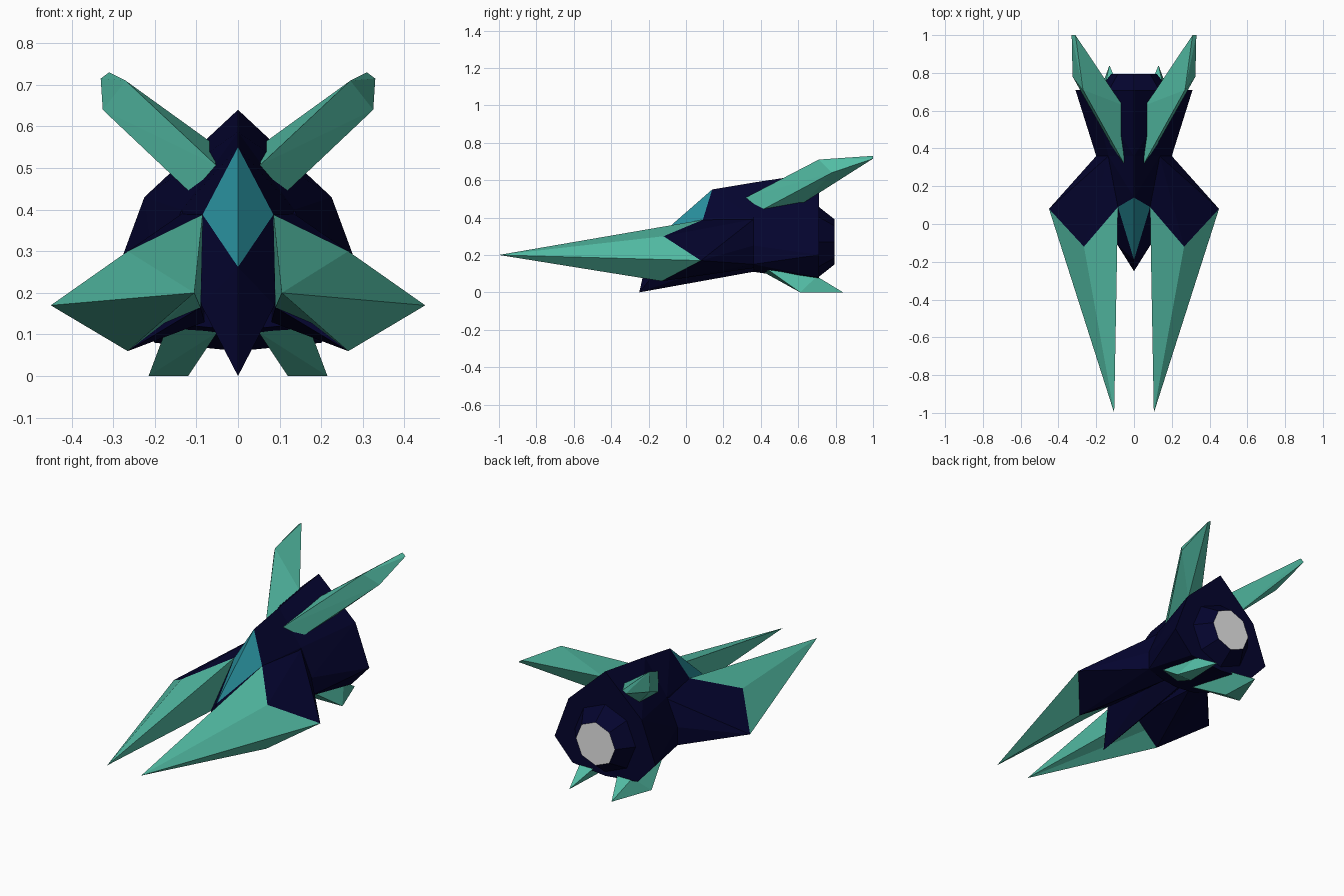
import bpy, bmesh, math

if "Cube" in bpy.data.objects:
    bpy.data.objects.remove(bpy.data.objects["Cube"])


def material(name, rgb):
    m = bpy.data.materials.new(name)
    m.diffuse_color = (*rgb, 1)
    m.use_nodes = True
    m.node_tree.nodes["Principled BSDF"].inputs["Base Color"].default_value = m.diffuse_color
    return m


navy = material("dark_navy", (0.0012, 0.0012, 0.027))
green = material("sea_green", (0.085, 0.50, 0.37))
teal = material("canopy_teal", (0.022, 0.28, 0.34))
grey = material("exhaust_grey", (0.80, 0.80, 0.80))


def finish(name, bm, mats, mirror=False, rule=None):
    bmesh.ops.recalc_face_normals(bm, faces=bm.faces)
    bm.normal_update()
    if rule:
        for f in bm.faces:
            f.material_index = rule(f)
    me = bpy.data.meshes.new(name)
    bm.to_mesh(me)
    bm.free()
    for m in mats:
        me.materials.append(m)
    ob = bpy.data.objects.new(name, me)
    bpy.context.collection.objects.link(ob)
    if mirror:
        ob.modifiers.new("mirror", 'MIRROR').use_mirror_merge = False
    return ob


def hull(name, pts, mats, mirror=False, rule=None):
    """Faceted solid wrapped around a few corner points."""
    bm = bmesh.new()
    for p in pts:
        bm.verts.new(p)
    bmesh.ops.convex_hull(bm, input=bm.verts[:])
    loose = [v for v in bm.verts if not v.link_faces]
    bmesh.ops.delete(bm, geom=loose, context='VERTS')
    return finish(name, bm, mats, mirror, rule)


def both(pts):
    return pts + [(-x, y, z) for x, y, z in pts if x > 0]


# Shared cross-sections
rear = both([(0, .71, .64), (.225, .71, .43), (.31, .71, .20), (.20, .71, .08), (0, .71, .06)])
waist = both([(0, .36, .587), (.135, .36, .40), (.20, .36, .25), (.20, .36, .15),
              (.10, .36, .12), (0, .36, .11)])
# Corners of the shoulder where it meets the green prong
A, B, C = (.085, .09, .388), (.265, -.12, .30), (.45, .08, .17)
D, F, E = (.265, -.13, .06), (.19, .05, .115), (.09, -.09, .165)

# Fuselage: rear block, then nose with canopy facets
hull("rear_fuselage", rear + waist, [navy])
nose = both([(0, .14, .55), A, (0, -.19, .262), (0, -.25, 0), (.088, -.11, .17),
             (0, .36, .587), (.135, .36, .40), (.10, .36, .21), (0, .36, .11)])
hull("nose_and_canopy", nose, [navy, teal],
     rule=lambda f: int(f.calc_center_median().y < .08 and f.calc_center_median().z > .33))

# Shoulders
hull("shoulder", [A, B, C, D, F, E, (.135, .36, .39), (.20, .36, .25), (.20, .36, .15),
                  (.08, .36, .13)], [navy], mirror=True)

# Long forward prongs: fan from the shoulder corners to the tip
bm = bmesh.new()
tip = bm.verts.new((.105, -1.0, .20))
ring = [bm.verts.new(p) for p in (A, B, C, D, F, E)]
for i in range(6):
    bm.faces.new((tip, ring[i], ring[(i + 1) % 6]))
finish("forward_prong", bm, [green], mirror=True)

# Upper fins
hull("upper_fin", [(.053, .32, .507), (.105, .39, .432), (.155, .63, .48), (.062, .63, .56),
                   (.27, .71, .71), (.325, .78, .64), (.33, 1.0, .715), (.31, 1.0, .73)],
     [green], mirror=True)

# Lower fins
hull("lower_fin", [(.05, .42, .105), (.17, .44, .12), (.215, .61, 0), (.12, .61, 0),
                   (.13, .84, 0), (.07, .70, .085), (.16, .70, .085)],
     [green], mirror=True)

# Tapered exhaust nozzle with a grey end
nozzle = [(r * math.cos(k * math.pi / 4), y, .27 + r * math.sin(k * math.pi / 4))
          for r, y in ((.195, .70), (.12, .795)) for k in range(8)]
hull("exhaust_nozzle", nozzle, [navy, grey], rule=lambda f: int(f.normal.y > .9))
